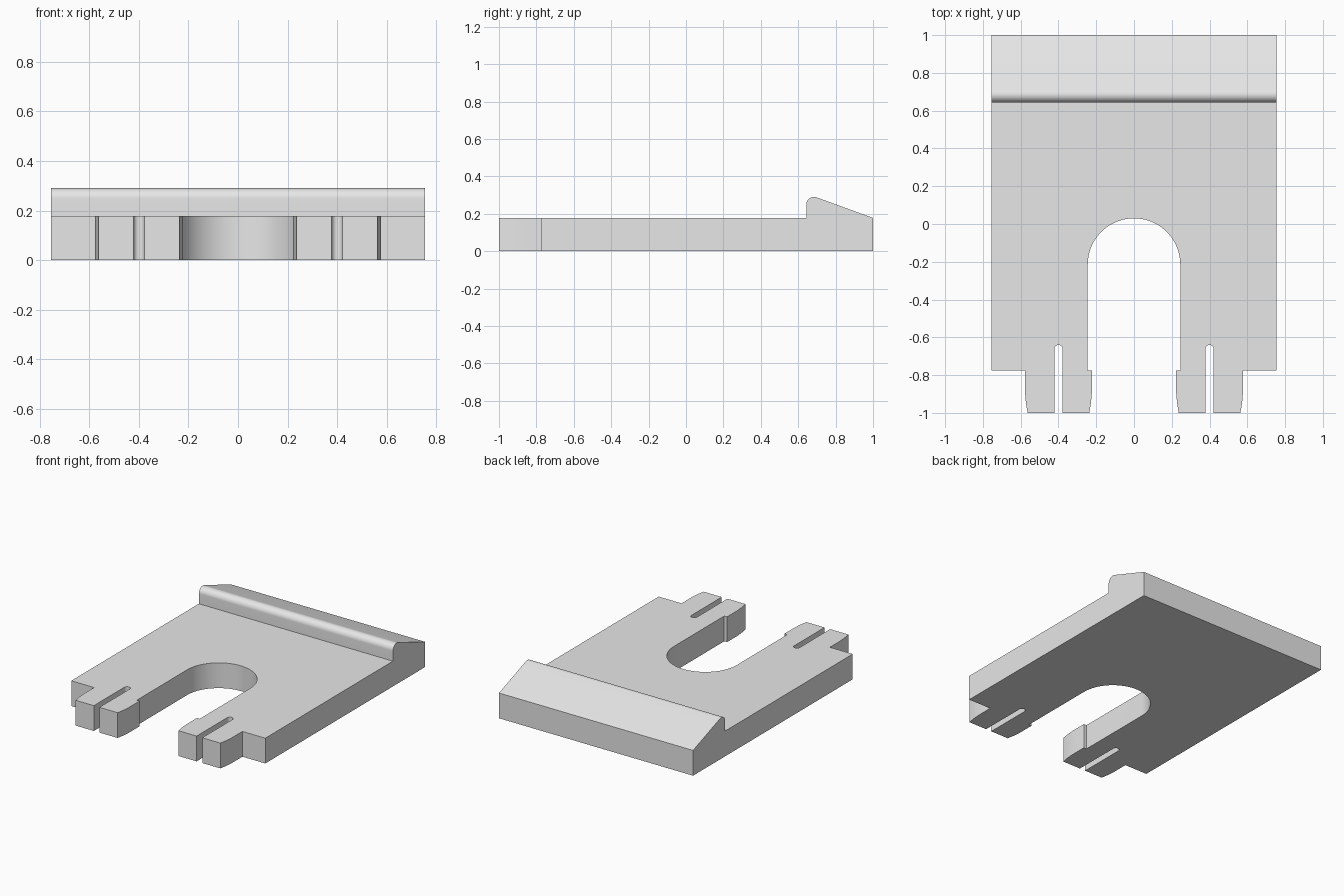
import bpy, bmesh
from math import sin, cos, radians
from mathutils import Vector

cube = bpy.data.objects.get("Cube")
if cube:
    bpy.data.objects.remove(cube, do_unlink=True)

grey = bpy.data.materials.new("light grey")
grey.use_nodes = True
grey.diffuse_color = (0.8, 0.8, 0.8, 1)
bsdf = next(n for n in grey.node_tree.nodes if n.type == "BSDF_PRINCIPLED")
bsdf.inputs["Base Color"].default_value = (0.8, 0.8, 0.8, 1)


def arc(cx, cy, r, start, end, steps):
    """Points along a circular arc, angles in degrees."""
    angles = [radians(start + (end - start) * i / steps) for i in range(steps + 1)]
    return [(cx + r * cos(a), cy + r * sin(a)) for a in angles]


def prism(name, points, sweep):
    """Extrude a closed outline of 3D points along a vector."""
    bm = bmesh.new()
    face = bm.faces.new([bm.verts.new(p) for p in points])
    ext = bmesh.ops.extrude_face_region(bm, geom=[face])
    moved = [g for g in ext["geom"] if isinstance(g, bmesh.types.BMVert)]
    bmesh.ops.translate(bm, verts=moved, vec=Vector(sweep))
    bmesh.ops.recalc_face_normals(bm, faces=bm.faces)
    mesh = bpy.data.meshes.new(name)
    bm.to_mesh(mesh)
    bm.free()
    mesh.materials.append(grey)
    obj = bpy.data.objects.new(name, mesh)
    bpy.context.collection.objects.link(obj)
    return obj


# Side profile: flat plate with a rounded wedge lip at the back
thick = 0.178
profile = [(-1.1, 0), (1, 0), (1, thick)]
profile += arc(0.685, 0.248, 0.042, 70, 180, 16)
profile += [(0.643, thick), (-1.1, thick)]
plate = prism("lipped_plate", [(-0.9, y, z) for y, z in profile], (1.8, 0, 0))

# Plan outline, right half of the loop: arch, split prong, shoulder
half = arc(0, -0.215, 0.245, 90, 0, 24)
half += [(0.245, -0.775), (0.223, -0.775), (0.223, -0.89), (0.228, -0.95), (0.237, -1)]
half += [(0.378, -1)] + arc(0.4, -0.662, 0.022, 180, 0, 10) + [(0.422, -1)]
half += [(0.563, -1), (0.572, -0.95), (0.577, -0.89), (0.577, -0.775)]
half += [(0.755, -0.775), (0.755, 1.1)]
outline = half + [(-x, y) for x, y in reversed(half[1:])]
cutter = prism("plan_cutter", [(x, y, -0.1) for x, y in outline], (0, 0, 0.6))
cutter.hide_render = True

# Trim the plate to the plan outline
trim = plate.modifiers.new("trim", "BOOLEAN")
trim.operation = "INTERSECT"
trim.solver = "EXACT"
trim.object = cutter
bpy.ops.object.select_all(action="DESELECT")
plate.select_set(True)
bpy.context.view_layer.objects.active = plate
bpy.ops.object.modifier_apply(modifier=trim.name)
bpy.data.objects.remove(cutter, do_unlink=True)

# Smooth the arch, slot ends and lip while keeping hard edges
bpy.ops.object.shade_smooth_by_angle(angle=radians(19))
